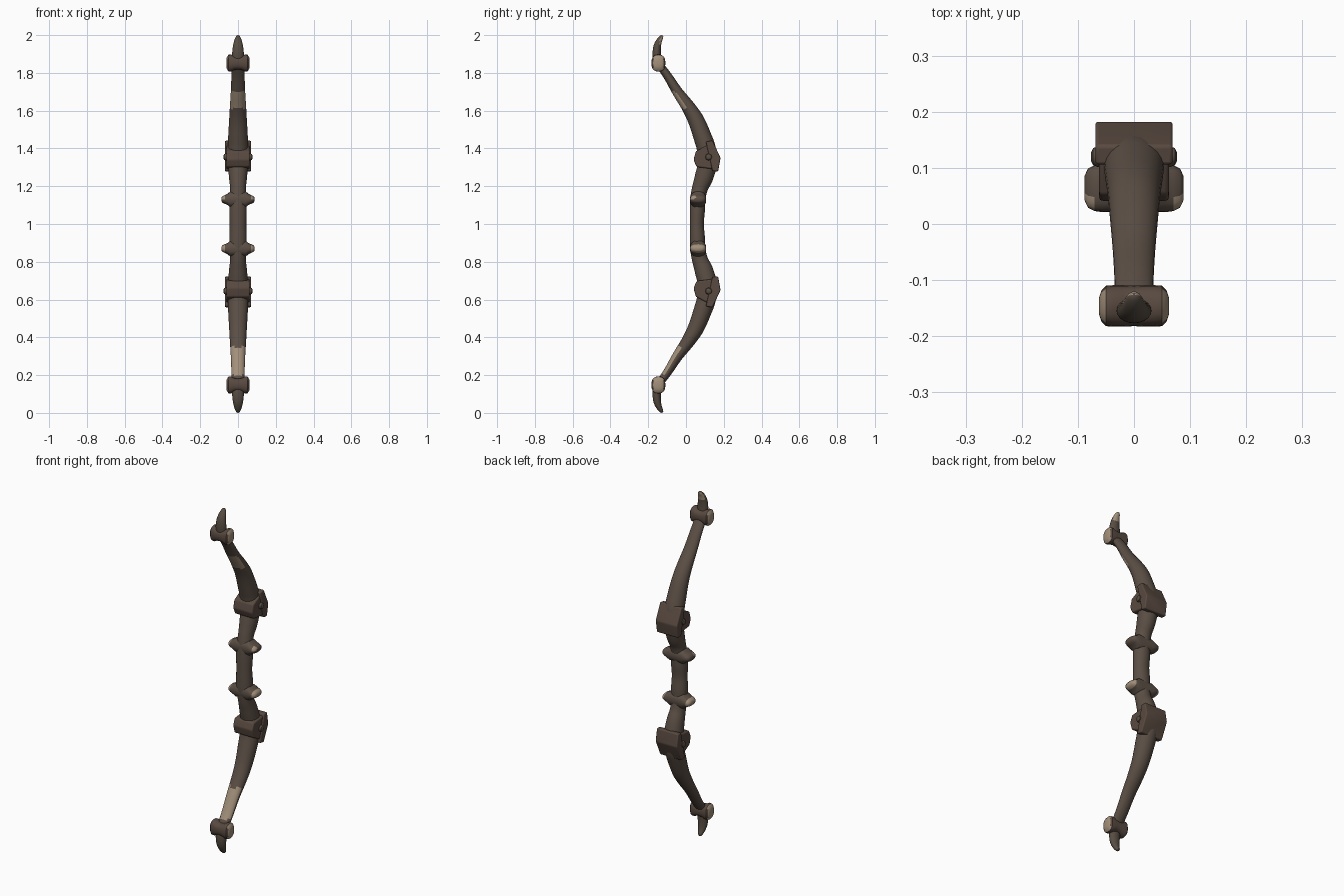
import bpy, bmesh, math
from mathutils import Vector

if "Cube" in bpy.data.objects:
    bpy.data.objects.remove(bpy.data.objects["Cube"])


def material(name, rgb):
    m = bpy.data.materials.new(name)
    m.diffuse_color = (*rgb, 1)
    m.use_nodes = True
    m.node_tree.nodes["Principled BSDF"].inputs["Base Color"].default_value = m.diffuse_color
    return m


WOOD = material("dark wood", (0.105, 0.078, 0.060))
LEATHER = material("brown leather", (0.098, 0.067, 0.051))
HORN = material("dark horn", (0.095, 0.074, 0.055))
TAN = material("worn tan", (0.36, 0.275, 0.195))


def finish(name, bm, mats, rule=None, bevel=0, angle=40):
    """Turn a bmesh into a shaded object; rule marks the worn faces."""
    bmesh.ops.recalc_face_normals(bm, faces=bm.faces)
    bm.normal_update()
    if rule:
        for f in bm.faces:
            f.material_index = int(rule(f.calc_center_median(), f.normal))
    me = bpy.data.meshes.new(name)
    bm.to_mesh(me)
    bm.free()
    ob = bpy.data.objects.new(name, me)
    bpy.context.collection.objects.link(ob)
    for m in mats:
        me.materials.append(m)
    bpy.ops.object.select_all(action='DESELECT')
    ob.select_set(True)
    bpy.context.view_layer.objects.active = ob
    if bevel:
        mod = ob.modifiers.new("rounded edges", 'BEVEL')
        mod.width, mod.segments = bevel, 3
    bpy.ops.object.shade_smooth_by_angle(angle=math.radians(angle))
    return ob


def bridge(bm, rings):
    rows = [[bm.verts.new(p) for p in r] for r in rings]
    n = len(rows[0])
    for a, b in zip(rows, rows[1:]):
        for i in range(n):
            bm.faces.new((a[i], a[(i + 1) % n], b[(i + 1) % n], b[i]))
    bm.faces.new(rows[0])
    bm.faces.new(rows[-1])


def smooth_stations(st, steps):
    """Catmull-Rom interpolation of stations."""
    st = [Vector(s) for s in st]
    out = []
    for i in range(len(st) - 1):
        p0, p1, p2, p3 = st[max(i - 1, 0)], st[i], st[i + 1], st[min(i + 2, len(st) - 1)]
        for k in range(steps):
            t = k / steps
            out.append(0.5 * (2 * p1 + (p2 - p0) * t + (2 * p0 - 5 * p1 + 4 * p2 - p3) * t * t
                              + (3 * p1 - p0 - 3 * p2 + p3) * t ** 3))
    return out + [st[-1]]


def sweep(stations, steps=5, n=24):
    """Tube in the YZ plane from stations (z, y, half width, half depth)."""
    st = smooth_stations(stations, steps)
    rings = []
    for i, (z, y, rx, ry) in enumerate(st):
        a, b = st[max(i - 1, 0)], st[min(i + 1, len(st) - 1)]
        t = Vector((b[1] - a[1], b[0] - a[0])).normalized()
        ring = []
        for k in range(n):
            w = 2 * math.pi * k / n
            s = ry * math.sin(w)
            ring.append((rx * math.cos(w), y + s * t.y, z - s * t.x))
        rings.append(ring)
    bm = bmesh.new()
    bridge(bm, rings)
    return bm


def lens(sections, y, z, n=20, power=0.8):
    """Solid lofted along x, mirrored, from (x, half depth, half height)."""
    full = [(-x, a, b) for x, a, b in reversed(sections) if x > 0] + list(sections)
    rings = []
    for x, a, b in full:
        ring = []
        for k in range(n):
            w = 2 * math.pi * k / n
            c, s = math.cos(w), math.sin(w)
            ring.append((x, y + a * math.copysign(abs(c) ** power, c),
                         z + b * math.copysign(abs(s) ** power, s)))
        rings.append(ring)
    bm = bmesh.new()
    bridge(bm, rings)
    return bm


def prism(profile, half, flip):
    bm = bmesh.new()
    bridge(bm, [[(x, y, flip(z)) for y, z in profile] for x in (-half, half)])
    return bm


# Bow limbs and grip in one sweep, with worn patches on the front
upper = [(1.0, .057, .044, .037), (1.07, .060, .046, .040), (1.13, .062, .045, .040),
         (1.19, .074, .042, .042), (1.25, .096, .048, .049), (1.33, .115, .053, .050),
         (1.40, .107, .054, .050), (1.46, .088, .052, .048), (1.55, .053, .047, .043),
         (1.62, .012, .043, .036), (1.70, -.045, .038, .028), (1.78, -.095, .035, .023),
         (1.84, -.138, .034, .020)]
lower = [(2 - z, y, a, b) for z, y, a, b in reversed(upper[1:])]


def worn_limb(c, n):
    return n.y < -0.25 and (1.61 < c.z < 1.70 or 0.20 < c.z < 0.35)


finish("bow_limbs", sweep(lower + upper, 6, 28), [WOOD, TAN], worn_limb)

horn = [(1.85, -.150, .030, .022), (1.90, -.155, .031, .022), (1.94, -.152, .027, .020),
        (1.97, -.142, .020, .015), (1.99, -.129, .012, .010), (1.995, -.122, .005, .004)]
back_pad = [(.140, 1.28), (.170, 1.278), (.183, 1.35), (.140, 1.442), (.105, 1.435), (.125, 1.35)]
strap = [(.040, 1.34), (.056, 1.302), (.150, 1.29), (.160, 1.35), (.130, 1.425), (.052, 1.385)]

for side in ("upper", "lower"):
    top = side == "upper"

    def flip(z, top=top):
        return z if top else 2 - z

    # Curved horn tip
    finish(side + "_horn_tip", sweep([(flip(z), y, a, b) for z, y, a, b in horn], 5, 20),
           [HORN, TAN], lambda c, n: top and c.z > 1.95 and n.y > 0.3)

    # Binding knob with flared ends
    finish(side + "_knob",
           lens([(0, .036, .034), (.020, .037, .036), (.036, .037, .045), (.050, .036, .044),
                 (.058, .028, .034), (.062, .016, .020)], -.146, flip(1.852)),
           [LEATHER, TAN], lambda c, n: abs(n.x) > 0.75 and abs(c.x) > .05)

    # Pointed grip guard
    finish(side + "_grip_guard",
           lens([(0, .042, .040), (.042, .043, .042), (.055, .043, .030), (.070, .041, .023),
                 (.082, .035, .017), (.088, .022, .009)], .064, flip(1.13)),
           [WOOD, TAN], lambda c, n: abs(c.x) > .07 and (not top or (c.y < .05 and n.z > 0)))

    # Clamp: strap around the limb, pad behind, rivet on each side
    finish(side + "_clamp_strap", prism(strap, .062, flip), [LEATHER], bevel=.007)
    finish(side + "_clamp_pad", prism(back_pad, .069, flip), [LEATHER], bevel=.006)
    finish(side + "_clamp_rivets",
           lens([(0, .018, .018), (.066, .018, .018), (.073, .015, .015), (.077, .007, .007)],
                .120, flip(1.355), 16, 1), [HORN])
